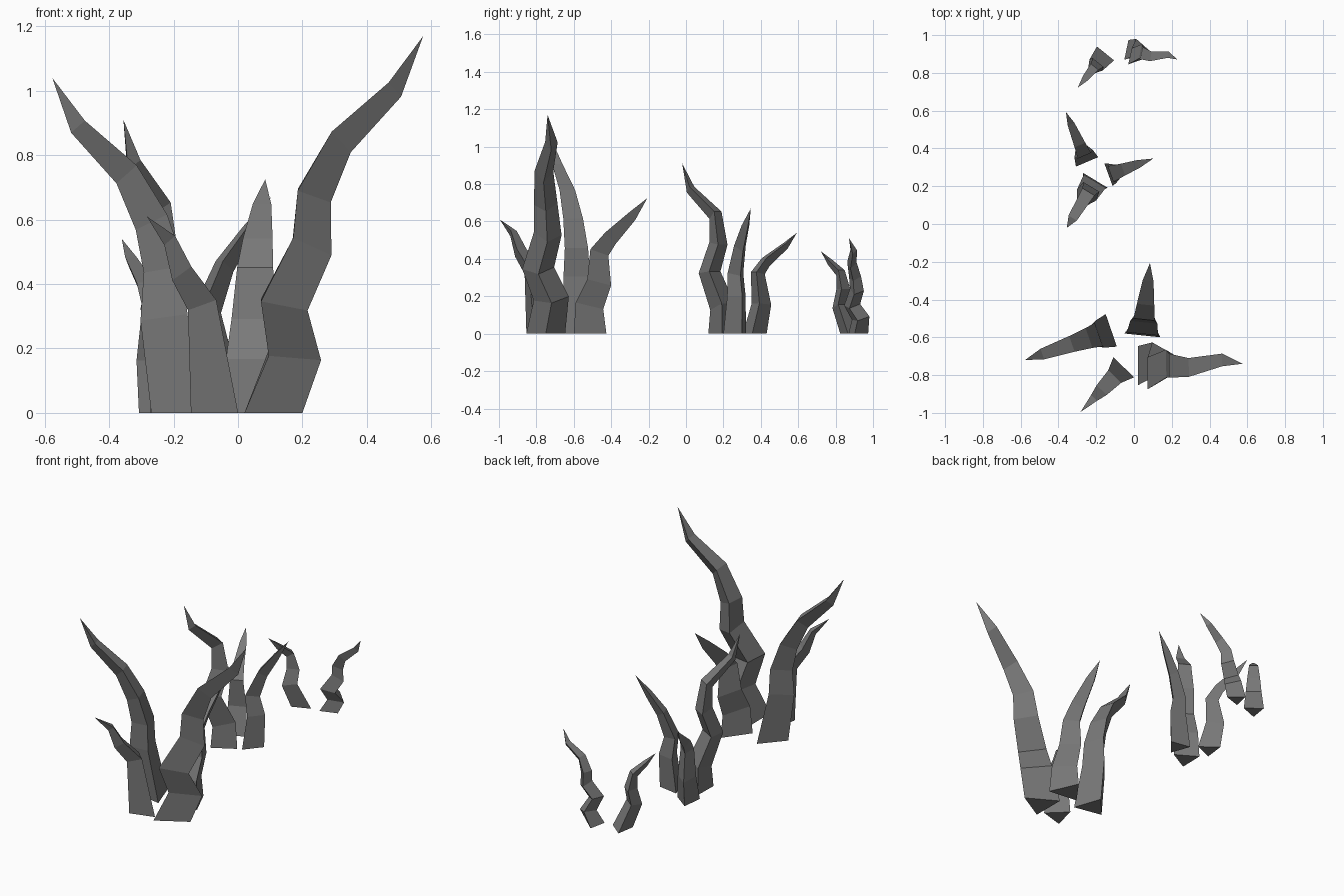
import bpy
import bmesh
from math import radians, pi
from mathutils import Vector, Matrix

# Remove the default cube only
default_cube = bpy.data.objects.get("Cube")
if default_cube:
    bpy.data.objects.remove(default_cube, do_unlink=True)

# Single flat stone colour
stone = bpy.data.materials.new("dark_grey_stone")
stone.use_nodes = True
stone_colour = (0.19, 0.19, 0.19, 1.0)
stone.diffuse_color = stone_colour
shader = stone.node_tree.nodes["Principled BSDF"]
shader.inputs["Base Color"].default_value = stone_colour
shader.inputs["Roughness"].default_value = 0.9

TILT = 1.3      # how strongly each ring leans with the path
TAPER = 0.57    # how blunt the narrowing towards the tip is


def spike_path(steps):
    """Local path: x along the lean, y sideways, z up, starting on the ground."""
    path = [Vector((0, 0, 0))]
    for step in steps:
        lean, height = step[:2]
        sideways = step[2] if len(step) == 3 else 0
        path.append(Vector((lean, sideways, height)))
    return path


def ring_points(path, index, radius):
    """Triangle square to the path, with one corner pointing along the lean."""
    if index == 0:
        tangent = Vector((0, 0, 1))
    else:
        tangent = path[index + 1] - path[index - 1]
        tangent.x *= TILT
        tangent.normalize()
    tilt = Vector((0, 0, 1)).rotation_difference(tangent)
    points = []
    for corner in range(3):
        turn = Matrix.Rotation(corner * 2 * pi / 3, 3, "Z")
        points.append(path[index] + tilt @ (turn @ Vector((radius, 0, 0))))
    return points


def build_spike(name, centre, heading, radius, steps, scale=(1, 1, 1)):
    """Three-sided bent spike, closed underneath and ending in a point."""
    path = spike_path(steps)
    for point in path:
        point.x *= scale[0]
        point.y *= scale[1]
        point.z *= scale[2]
    height = path[-1].z
    bm = bmesh.new()
    rings = []
    for index, point in enumerate(path[:-1]):
        ring_radius = radius * (1 - point.z / height) ** TAPER
        corners = ring_points(path, index, ring_radius)
        rings.append([bm.verts.new(corner) for corner in corners])

    # Base cap, sides and pointed end
    bm.faces.new(reversed(rings[0]))
    for lower, upper in zip(rings, rings[1:]):
        for i in range(3):
            j = (i + 1) % 3
            bm.faces.new((lower[i], lower[j], upper[j], upper[i]))
    tip = bm.verts.new(path[-1])
    for i in range(3):
        bm.faces.new((rings[-1][i], rings[-1][(i + 1) % 3], tip))

    bmesh.ops.recalc_face_normals(bm, faces=bm.faces)
    mesh = bpy.data.meshes.new(name)
    bm.to_mesh(mesh)
    bm.free()
    mesh.materials.append(stone)
    spike = bpy.data.objects.new(name, mesh)
    spike.location = (centre[0], centre[1], 0)
    spike.rotation_euler.z = radians(heading)
    bpy.context.collection.objects.link(spike)
    return spike


# Zigzag profile shared by the tallest spike and its small copy
zigzag = [(0.07, 0.18, 0.03), (0.04, 0.34, -0.04), (0.13, 0.52, 0.01),
          (0.14, 0.68), (0.23, 0.85, -0.01), (0.40, 1.01, 0.03),
          (0.495, 1.17, 0.01)]

# Large front cluster
build_spike("front_tall_left_spike", (0.08, -0.75), 0, 0.12, zigzag)
build_spike("front_tall_right_spike", (-0.17, -0.58), 199, 0.105,
            [(0.055, 0.3), (0.055, 0.45), (0.1, 0.6), (0.185, 0.75),
             (0.345, 0.895), (0.43, 1.04)])
build_spike("front_short_spike", (-0.085, -0.79), 226, 0.088,
            [(0.05, 0.34), (0.14, 0.44), (0.19, 0.54), (0.285, 0.61)])
build_spike("front_rear_spike", (0.05, -0.535), 84, 0.11,
            [(0, 0.155), (0.055, 0.28), (0.06, 0.44), (0.125, 0.52),
             (0.245, 0.635), (0.33, 0.725)])

# Medium middle cluster
build_spike("middle_rear_spike", (-0.263, 0.363), 113, 0.074,
            [(0.04, 0.16), (0.02, 0.325), (0.07, 0.39), (0.185, 0.475),
             (0.25, 0.54)])
build_spike("middle_left_spike", (-0.1, 0.273), 20, 0.074,
            [(0.02, 0.2), (0, 0.32), (0.06, 0.46), (0.14, 0.57),
             (0.215, 0.67)])
build_spike("middle_tall_spike", (-0.227, 0.194), 239, 0.087,
            [(0, 0.15), (0.08, 0.33), (0.025, 0.48), (0.045, 0.64),
             (0.2, 0.775), (0.25, 0.91)])

# Small back cluster
build_spike("back_right_spike", (-0.172, 0.877), 231, 0.067,
            [(0.07, 0.15), (0.05, 0.24), (0.07, 0.33), (0.14, 0.385),
             (0.2, 0.44)])
build_spike("back_left_spike", (-0.01, 0.915), -12, 0.062, zigzag,
            scale=(0.49, 0.7, 0.436))
